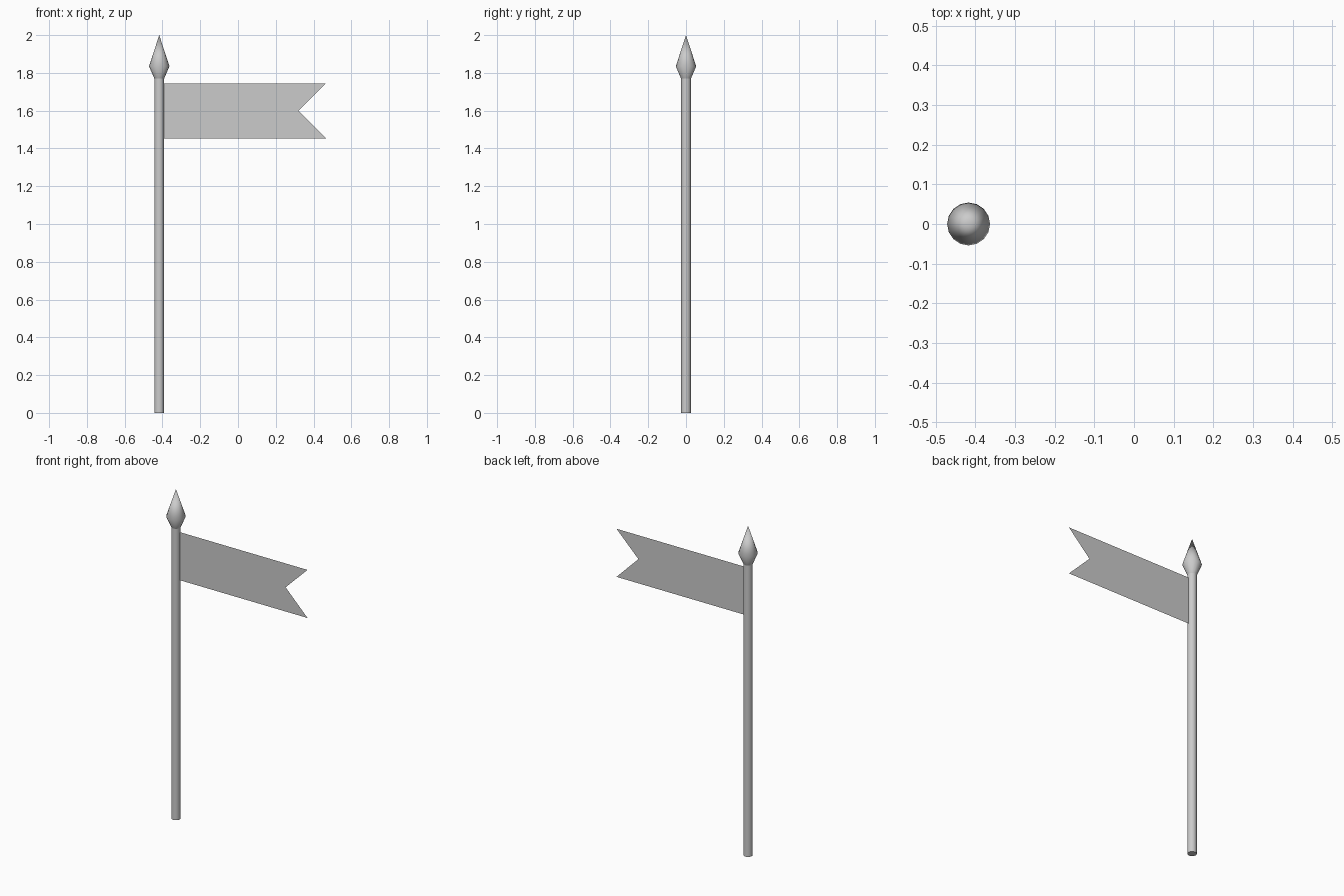
import bpy, bmesh, math

if "Cube" in bpy.data.objects:
    bpy.data.objects.remove(bpy.data.objects["Cube"])

POLE_X = -0.417
SIDES = 16


def make_object(name, bm):
    mesh = bpy.data.meshes.new(name)
    bm.to_mesh(mesh)
    bm.free()
    obj = bpy.data.objects.new(name, mesh)
    bpy.context.collection.objects.link(obj)
    return obj


def lathe(name, profile, angle):
    """Spin a (radius, z) profile around the pole axis."""
    bm = bmesh.new()
    verts = [bm.verts.new((r, 0, z)) for r, z in profile]
    edges = [bm.edges.new(pair) for pair in zip(verts, verts[1:])]
    bmesh.ops.spin(bm, geom=verts + edges, cent=(0, 0, 0), axis=(0, 0, 1),
                   angle=math.tau, steps=SIDES)
    bmesh.ops.remove_doubles(bm, verts=bm.verts, dist=1e-4)
    bmesh.ops.recalc_face_normals(bm, faces=bm.faces)
    obj = make_object(name, bm)
    obj.location.x = POLE_X
    bpy.ops.object.select_all(action='DESELECT')
    obj.select_set(True)
    bpy.context.view_layer.objects.active = obj
    bpy.ops.object.shade_smooth_by_angle(angle=math.radians(angle))
    return obj


# Round pole with capped ends
lathe("pole", [(0, 0), (0.026, 0), (0.026, 1.77), (0, 1.77)], 30)

# Spear-shaped finial
lathe("finial", [(0, 1.77), (0.026, 1.77), (0.054, 1.835), (0, 2.0)], 50)

# Flat swallow-tailed pennant
bm = bmesh.new()
outline = [(-0.393, 1.453), (0.467, 1.453), (0.32, 1.60),
           (0.467, 1.745), (-0.393, 1.745)]
bm.faces.new([bm.verts.new((x, 0, z)) for x, z in outline])
make_object("pennant", bm)
